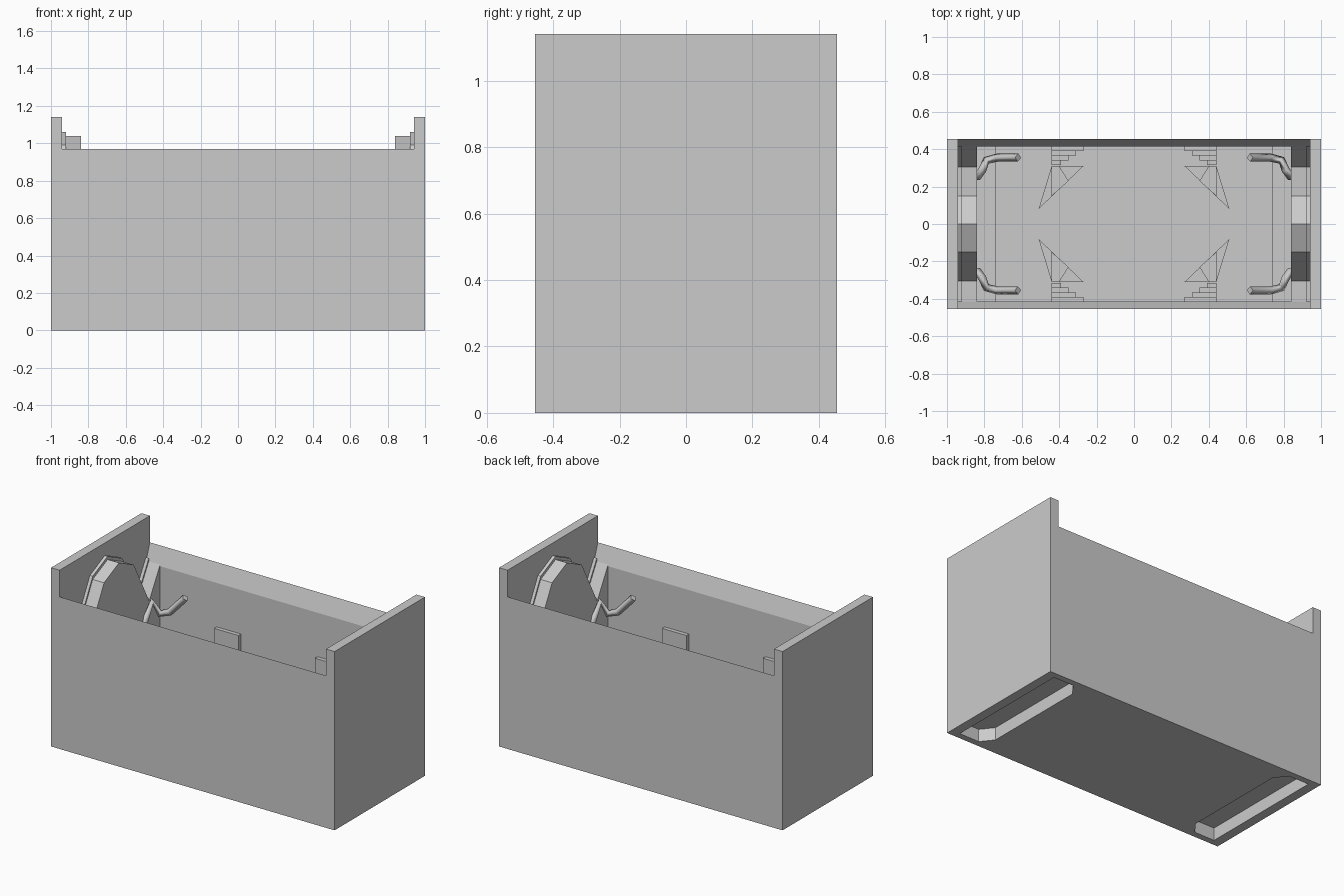
import bpy, bmesh
from mathutils import Vector

if "Cube" in bpy.data.objects:
    bpy.data.objects.remove(bpy.data.objects["Cube"])


def mesh_object(name, bm):
    bmesh.ops.recalc_face_normals(bm, faces=bm.faces)
    me = bpy.data.meshes.new(name)
    bm.to_mesh(me)
    bm.free()
    ob = bpy.data.objects.new(name, me)
    bpy.context.collection.objects.link(ob)
    return ob


def prism(name, points, offset):
    """Extrude a closed 3D outline along an offset vector."""
    bm = bmesh.new()
    face = bm.faces.new([bm.verts.new(p) for p in points])
    ext = bmesh.ops.extrude_face_region(bm, geom=[face], use_keep_orig=True)
    moved = [v for v in ext["geom"] if isinstance(v, bmesh.types.BMVert)]
    bmesh.ops.translate(bm, verts=moved, vec=Vector(offset))
    return mesh_object(name, bm)


def box(name, lo, hi):
    x0, y0, z0 = lo
    x1, y1, z1 = hi
    return prism(name, [(x0, y0, z0), (x1, y0, z0), (x1, y1, z0), (x0, y1, z0)],
                 (0, 0, z1 - z0))


def rod(name, points, radius):
    """Four-sided bar following a bent path."""
    cu = bpy.data.curves.new(name, "CURVE")
    cu.dimensions = "3D"
    cu.bevel_depth = radius
    cu.bevel_resolution = 0
    cu.use_fill_caps = True
    sp = cu.splines.new("POLY")
    sp.points.add(len(points) - 1)
    for p, co in zip(sp.points, points):
        p.co = (*co, 1)
    ob = bpy.data.objects.new(name, cu)
    bpy.context.collection.objects.link(ob)
    bpy.ops.object.select_all(action="DESELECT")
    ob.select_set(True)
    bpy.context.view_layer.objects.active = ob
    bpy.ops.object.convert(target="MESH")


FLOOR = 0.08

# Long walls: knife-edged top sloping inward
wall = [(0.455, 0), (0.455, 0.97), (0.415, 0.86), (0.415, 0)]
for s, name in ((-1, "front_wall"), (1, "back_wall")):
    prism(name, [(-0.94, s * y, z) for y, z in wall], (1.88, 0, 0))

# Floor between the two underside slots
box("floor", (-0.74, -0.415, 0), (0.74, 0.415, FLOOR))

# Crown outlines for the end panels
half = [(0.415, 0.87), (0.305, 0.68), (0.15, 0.97)]
crown = half + [(0, 1.04)] + [(-y, z) for y, z in reversed(half)]

for sx, side in ((-1, "left"), (1, "right")):
    # Tall end wall
    a, b = sorted((sx * 0.94, sx))
    box(side + "_end_wall", (a, -0.455, 0), (b, 0.455, 1.14))

    # Raised ledge forming the slot ceiling
    a, b = sorted((sx * 0.74, sx * 0.94))
    box(side + "_slot_ceiling", (a, -0.415, FLOOR), (b, 0.415, 0.13))

    # Main crown panel and thin backing panel
    for part, x0, x1, lift in (("crown_panel", 0.84, 0.92, 0),
                               ("crown_backing", 0.92, 0.94, 0.02)):
        outline = [(-0.415, 0.13), (0.415, 0.13)] + [(y, z + lift) for y, z in crown]
        prism(side + "_" + part, [(sx * x0, y, z) for y, z in outline],
              (sx * (x1 - x0), 0, 0))

    for sy, end in ((-1, "front"), (1, "back")):
        tag = f"{side}_{end}_"
        # Bent hook
        hook = [(0.84, 0.25, 0.55), (0.81, 0.29, 0.69), (0.79, 0.34, 0.60),
                (0.73, 0.355, 0.62), (0.62, 0.355, 0.74)]
        rod(tag + "hook", [(sx * x, sy * y, z) for x, y, z in hook], 0.022)

        # Slot corner wedge
        prism(tag + "slot_wedge",
              [(sx * x, sy * y, 0) for x, y in ((0.74, 0.415), (0.80, 0.415), (0.74, 0.34))],
              (0, 0, FLOOR))

        # Stepped corner bracket
        for i in range(4):
            x0, x1 = sorted((sx * (0.27 + 0.04 * i), sx * 0.44))
            y0, y1 = sorted((sy * (0.39 - 0.025 * i), sy * 0.415))
            box(f"{tag}bracket_step_{i + 1}", (x0, y0, FLOOR),
                (x1, y1, 0.58 - 0.10 * i))

        # Triangular brace leaning against the bracket
        prism(tag + "brace",
              [(sx * x, sy * y, FLOOR) for x, y in
               ((0.44, 0.15), (0.44, 0.31), (0.40, 0.31), (0.35, 0.23))],
              (0, 0, 0.10))

        # Low ramp at the middle of the floor
        prism(tag + "floor_ramp",
              [(sx * 0.51, sy * 0.08, FLOOR), (sx * 0.27, sy * 0.31, FLOOR),
               (sx * 0.44, sy * 0.31, FLOOR)], (0, 0, 0.03))
